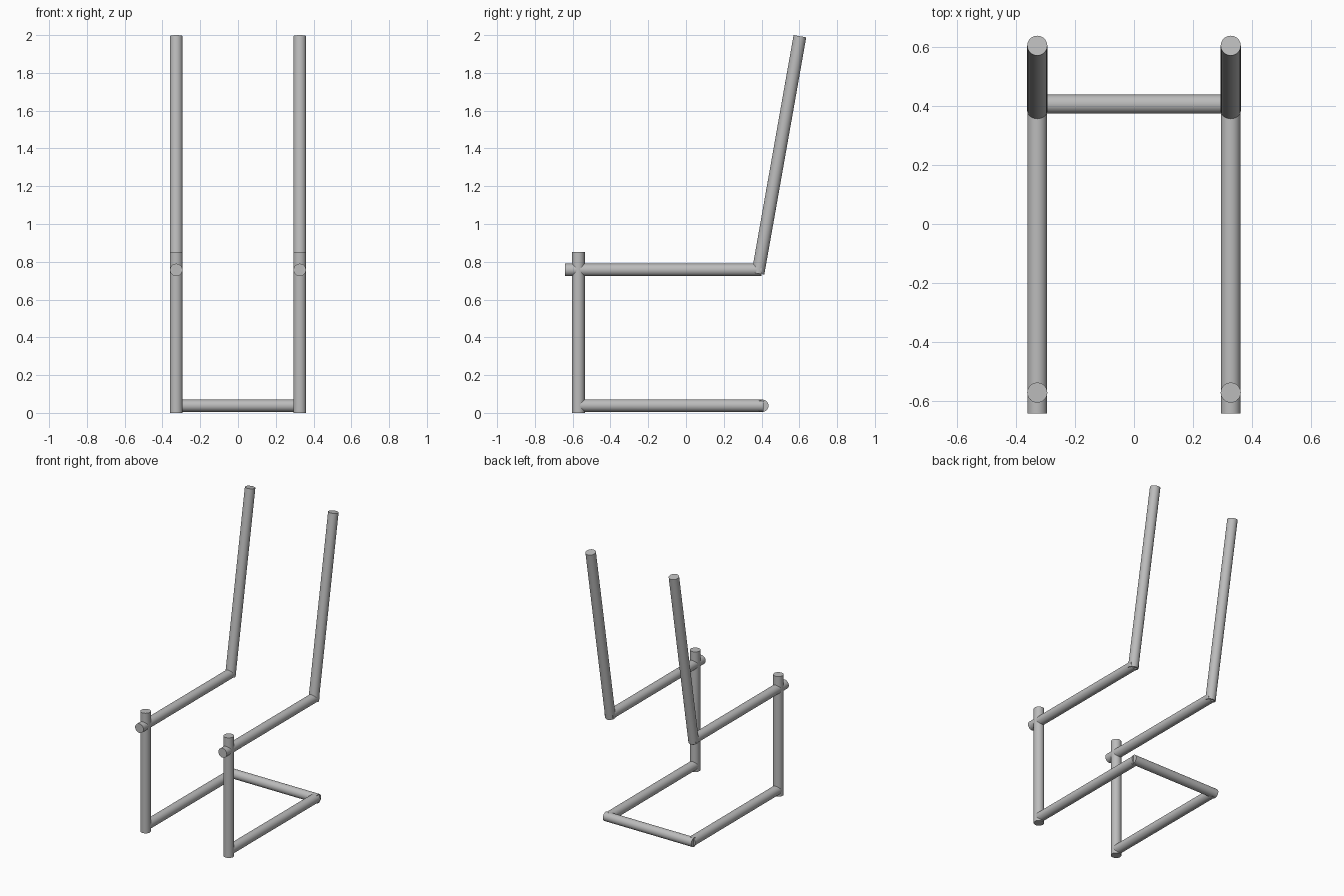
import bpy
import math
from mathutils import Vector

if "Cube" in bpy.data.objects:
    bpy.data.objects.remove(bpy.data.objects["Cube"])

grey = bpy.data.materials.new("steel grey")
grey.diffuse_color = (0.5, 0.5, 0.5, 1)
grey.use_nodes = True
grey.node_tree.nodes["Principled BSDF"].inputs["Base Color"].default_value = grey.diffuse_color


def tube(name, start, end, radius):
    """Closed round tube between two points."""
    a, b = Vector(start), Vector(end)
    axis = b - a
    bpy.ops.mesh.primitive_cylinder_add(
        vertices=32, radius=radius, depth=axis.length, location=(a + b) / 2,
        rotation=axis.to_track_quat('Z', 'Y').to_euler())
    ob = bpy.context.object
    ob.name = name
    ob.data.materials.append(grey)
    bpy.ops.object.shade_smooth_by_angle(angle=math.radians(35))
    return ob


X = 0.327  # half spacing of the side frames

# Two identical side frames
for side, x in (("left", -X), ("right", X)):
    tube(side + "_front_leg", (x, -0.57, 0.0), (x, -0.57, 0.853), 0.034)
    tube(side + "_seat_rail", (x, -0.64, 0.757), (x, 0.40, 0.757), 0.033)
    tube(side + "_floor_rail", (x, -0.58, 0.039), (x, 0.41, 0.038), 0.033)
    tube(side + "_back_post", (x, 0.381, 0.738), (x, 0.603, 1.994), 0.034)

# Rear bar joining the floor rails
tube("rear_floor_bar", (-X - 0.02, 0.405, 0.038), (X + 0.02, 0.405, 0.038), 0.032)
